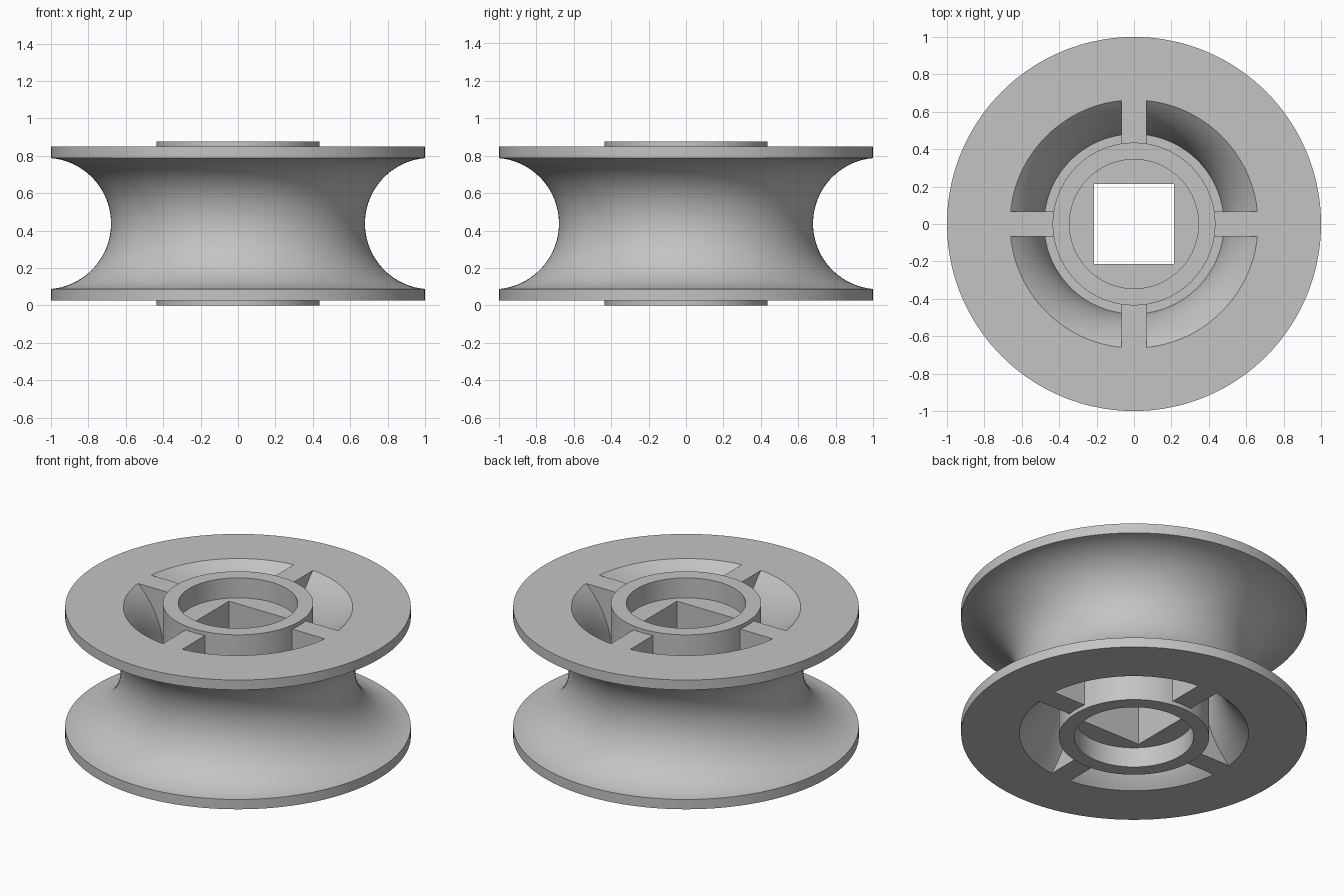
import bpy, bmesh, math

cube = bpy.data.objects.get("Cube")
if cube:
    bpy.data.objects.remove(cube, do_unlink=True)

MID = 0.4375           # height of the symmetry plane
SEGMENTS = 144
ARC_X = 1.03           # shared centre of the groove and inner wall arcs
GROOVE_R, WALL_R = 0.351, 0.552
WEB, FACE, HUB, FLOOR = 0.055, 0.4125, 0.4375, 0.31   # heights above the middle

grey = bpy.data.materials.new("plain_grey")
grey.use_nodes = True
colour = (0.55, 0.55, 0.55, 1)
grey.diffuse_color = colour
grey.node_tree.nodes["Principled BSDF"].inputs["Base Color"].default_value = colour


def make_object(name, bm):
    bmesh.ops.recalc_face_normals(bm, faces=bm.faces)
    mesh = bpy.data.meshes.new(name)
    bm.to_mesh(mesh)
    bm.free()
    mesh.materials.append(grey)
    obj = bpy.data.objects.new(name, mesh)
    bpy.context.collection.objects.link(obj)
    return obj


def add_box(bm, low, high):
    verts = bmesh.ops.create_cube(bm, size=1)["verts"]
    for v in verts:
        for i in range(3):
            v.co[i] = high[i] if v.co[i] > 0 else low[i]


def arc(radius, start, end, steps):
    """Points on an arc around ARC_X, between two heights above the middle."""
    a, b = math.asin(start / radius), math.asin(end / radius)
    angles = [a + (b - a) * i / steps for i in range(steps + 1)]
    return [(ARC_X - radius * math.cos(t), radius * math.sin(t)) for t in angles]


def lathe(name, profile):
    bm = bmesh.new()
    rings = []
    for r, z in profile:
        ring = []
        for i in range(SEGMENTS):
            t = math.tau * i / SEGMENTS
            ring.append(bm.verts.new((r * math.cos(t), r * math.sin(t), MID + z)))
        rings.append(ring)
    for a, b in zip(rings, rings[1:]):
        for i in range(SEGMENTS):
            j = (i + 1) % SEGMENTS
            bm.faces.new((a[i], a[j], b[j], b[i]))
    bm.faces.new(rings[0])
    bm.faces.new(rings[-1])
    return make_object(name, bm)


# Wheel body: hub recess, hub rim, web, curved inner wall, flange, groove
upper = [(0.345, FLOOR), (0.345, HUB), (0.435, HUB), (0.435, WEB)]
upper += arc(WALL_R, WEB, FACE, 16)
upper += [(1, FACE)]
edge = math.sqrt(GROOVE_R ** 2 - (ARC_X - 1) ** 2)
upper += arc(GROOVE_R, edge, 0, 24)
lower = [(r, -z) for r, z in reversed(upper[:-1])]
wheel = lathe("wheel_body", upper + lower)

# Four ribs joining the hub to the wall
bm = bmesh.new()
for s in (-1, 1):
    a, b = sorted((s * 0.40, s * 0.67))
    add_box(bm, (a, -0.068, MID - FACE), (b, 0.068, MID + FACE))
    add_box(bm, (-0.068, a, MID - FACE), (0.068, b, MID + FACE))
ribs = make_object("ribs", bm)

# Square axle hole
bm = bmesh.new()
add_box(bm, (-0.215, -0.215, -0.5), (0.215, 0.215, 1.5))
axle_hole = make_object("axle_hole_cutter", bm)

bpy.ops.object.select_all(action="DESELECT")
wheel.select_set(True)
bpy.context.view_layer.objects.active = wheel
for helper, operation in ((ribs, "UNION"), (axle_hole, "DIFFERENCE")):
    helper.hide_render = True
    mod = wheel.modifiers.new(helper.name, "BOOLEAN")
    mod.object = helper
    mod.operation = operation
    mod.solver = "EXACT"
    bpy.ops.object.modifier_apply(modifier=mod.name)
    bpy.data.objects.remove(helper, do_unlink=True)

bpy.ops.object.shade_smooth_by_angle(angle=math.radians(30))
